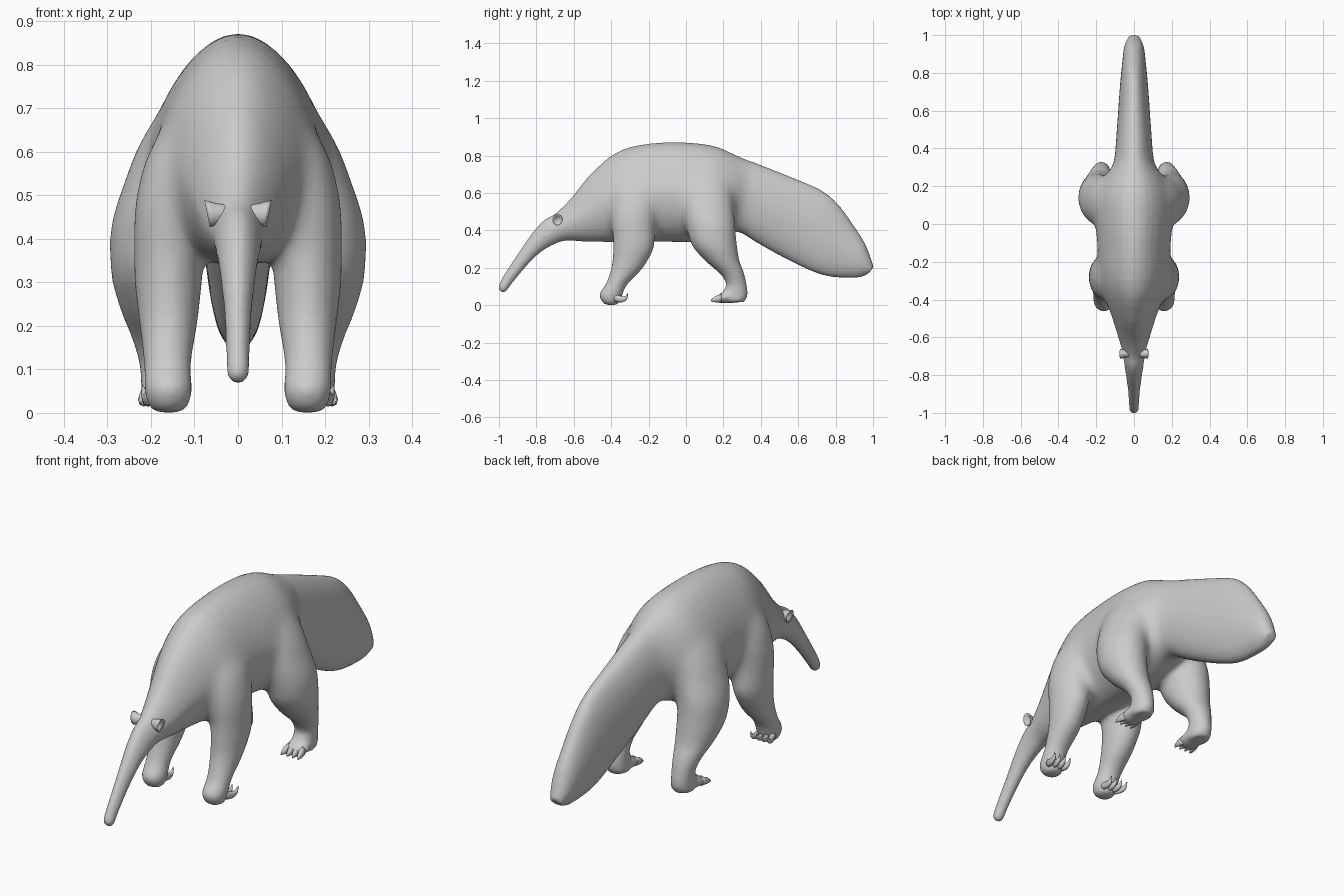
import bpy, bmesh, math
from mathutils import Vector

if "Cube" in bpy.data.objects:
    bpy.data.objects.remove(bpy.data.objects["Cube"])


def resample(ribs, steps):
    """Catmull-Rom interpolation between successive ribs."""
    out = []
    last = len(ribs) - 1
    for i in range(last):
        p0, p1 = ribs[max(i - 1, 0)], ribs[i]
        p2, p3 = ribs[i + 1], ribs[min(i + 2, last)]
        for s in range(steps):
            t = s / steps
            out.append([0.5 * (2 * b + (c - a) * t + (2 * a - 5 * b + 4 * c - d) * t * t
                               + (3 * b - a - 3 * c + d) * t ** 3)
                        for a, b, c, d in zip(p0, p1, p2, p3)])
    out.append(list(ribs[-1]))
    return out


def skin(bm, rings):
    """Join successive vertex rings with quads."""
    faces = []
    for r, q in zip(rings, rings[1:]):
        for k in range(len(r)):
            j = (k + 1) % len(r)
            faces.append(bm.faces.new((r[k], q[k], q[j], r[j])))
    return faces


def loft(bm, ribs, side=1, segs=24, steps=3, pear=0):
    """Skin oval rings; each rib = (y1, z1, y2, z2, centre x, half width)."""
    rings = []
    for y1, z1, y2, z2, xc, w in resample(ribs, steps):
        a, b = Vector((0, y1, z1)), Vector((0, y2, z2))
        mid, half = (a + b) / 2, (a - b) / 2
        taper = pear * min(1, max(.2, (.5 - y1) / .3))  # less pear-shaped in the tail
        ring = []
        for k in range(segs):
            t = 2 * math.pi * k / segs
            p = mid + half * math.cos(t)
            p.x = side * (xc + w * math.sin(t) * (1 - taper * max(math.cos(t), 0)))
            ring.append(bm.verts.new(p))
        rings.append(ring)
    faces = [bm.faces.new(rings[0]), bm.faces.new(rings[-1][::-1])]
    faces += skin(bm, rings)
    bmesh.ops.recalc_face_normals(bm, faces=faces)


def finish(bm, name):
    mesh = bpy.data.meshes.new(name)
    bm.to_mesh(mesh)
    bm.free()
    mesh.shade_smooth()
    ob = bpy.data.objects.new(name, mesh)
    bpy.context.collection.objects.link(ob)
    return ob


# Snout, head, torso and tail: top y, z, bottom y, z, half width
trunk = [
    (-1.003, .086, -.985, .068, .012), (-1.0, .11, -.965, .071, .026),
    (-.97, .168, -.94, .103, .027), (-.9, .274, -.86, .201, .032),
    (-.82, .389, -.78, .281, .043), (-.76, .454, -.70, .328, .053),
    (-.7, .489, -.64, .345, .063), (-.62, .565, -.57, .342, .085),
    (-.52, .69, -.48, .337, .115), (-.42, .785, -.4, .335, .15),
    (-.3, .845, -.28, .335, .187), (-.12, .87, -.12, .338, .195),
    (.05, .866, .03, .335, .208), (.17, .845, .15, .36, .2),
    (.27, .80, .24, .39, .155), (.36, .765, .29, .385, .108),
    (.55, .69, .45, .293, .091), (.72, .617, .62, .205, .079),
    (.81, .543, .73, .161, .071), (.88, .45, .82, .147, .063),
    (.957, .33, .92, .147, .052), (1.004, .205, .975, .168, .03)]
front_leg = [
    (-.34, .74, -.20, .75, .06, .05), (-.39, .60, -.16, .62, .12, .082),
    (-.405, .50, -.15, .52, .145, .088),
    (-.40, .42, -.165, .44, .156, .086), (-.39, .32, -.168, .32, .16, .079),
    (-.395, .22, -.23, .20, .16, .067), (-.425, .12, -.315, .11, .162, .054),
    (-.463, .06, -.345, .04, .16, .054), (-.447, .015, -.36, .01, .16, .042),
    (-.42, .001, -.38, .001, .16, .02)]
hind_leg = [
    (-.02, .77, .22, .75, .06, .08), (-.03, .63, .25, .62, .125, .1),
    (-.025, .53, .255, .53, .158, .105),
    (-.003, .43, .268, .43, .187, .108), (.025, .33, .272, .33, .19, .104),
    (.1, .24, .285, .24, .185, .086), (.185, .165, .307, .18, .18, .064),
    (.215, .11, .322, .12, .175, .052), (.2, .075, .33, .06, .173, .05),
    (.2, .03, .32, .03, .173, .05), (.21, .014, .31, .017, .173, .04)]
hind_foot = [
    (.31, .07, .31, .02, .172, .04), (.25, .088, .25, .011, .172, .05),
    (.19, .066, .19, .011, .175, .052), (.162, .045, .162, .015, .175, .042)]

bm = bmesh.new()
loft(bm, [r[:4] + (0, r[4]) for r in trunk], segs=32, pear=.2)
for side in (1, -1):
    for part in (front_leg, hind_leg, hind_foot):
        loft(bm, part, side)
rough = finish(bm, "rough_volumes")

# Fuse the overlapping volumes into one skin
rem = rough.modifiers.new("fuse", 'REMESH')
rem.mode = 'VOXEL'
rem.voxel_size = 0.009
deps = bpy.context.evaluated_depsgraph_get()
mesh = bpy.data.meshes.new_from_object(rough.evaluated_get(deps))
bpy.data.objects.remove(rough)
bm = bmesh.new()
bm.from_mesh(mesh)
body = finish(bm, "anteater_body")

# Blend shoulders and hips strongly, everything else lightly
joints = body.vertex_groups.new(name="joints")
for v in body.data.vertices:
    x, y, z = v.co
    weight = min((z - .30) / .08, (.80 - z) / .1, (y + .52) / .1, (.36 - y) / .08, 1)
    if weight > 0:
        joints.add([v.index], weight, 'REPLACE')
for name, count in (("blend_joints", 100), ("blend_all", 5)):
    mod = body.modifiers.new(name, 'SMOOTH')
    mod.factor = 0.5
    mod.iterations = count
    if count > 10:
        mod.vertex_group = "joints"

# Front claws curl backwards, hind claws point forwards
bm = bmesh.new()
for side in (1, -1):
    for i in range(4):
        x, out = .13 + .022 * i, -.004 + .009 * i
        loft(bm, [(-.385, .062, -.385, .02, x, .014),
                  (-.345, .048, -.345, .014, x + out * .5, .012),
                  (-.322, .05, -.315, .032, x + out * .8, .008),
                  (-.312, .066, -.31, .064, x + out, .001)], side, 8, 2)
finish(bm, "front_claws")
bm = bmesh.new()
for side in (1, -1):
    for i in range(4):
        x, out = .14 + .024 * i, -.006 + .006 * i
        loft(bm, [(.19, .06, .19, .016, x, .014),
                  (.155, .047, .16, .015, x + out * .5, .012),
                  (.132, .026, .134, .02, x + out, .001)], side, 8, 2)
finish(bm, "hind_claws")

# Cupped ears: hollow bowls opening outwards
bm = bmesh.new()
for side in (1, -1):
    profile = [(.025, .020), (.045, .024), (.060, .028), (.071, .031),
               (.062, .022), (.054, .012), (.052, .001)]
    rings = [[bm.verts.new((side * (x + .2 * r * math.sin(a)),
                            -.687 + .85 * r * math.cos(a),
                            .458 + r * math.sin(a)))
              for a in [2 * math.pi * k / 16 for k in range(16)]]
             for x, r in profile]
    skin(bm, rings)
bmesh.ops.recalc_face_normals(bm, faces=bm.faces)
finish(bm, "ears")

# Eyes
bm = bmesh.new()
for side in (1, -1):
    ret = bmesh.ops.create_uvsphere(bm, u_segments=12, v_segments=8, radius=.013)
    bmesh.ops.translate(bm, verts=ret["verts"], vec=(side * .037, -.757, .37))
finish(bm, "eyes")
